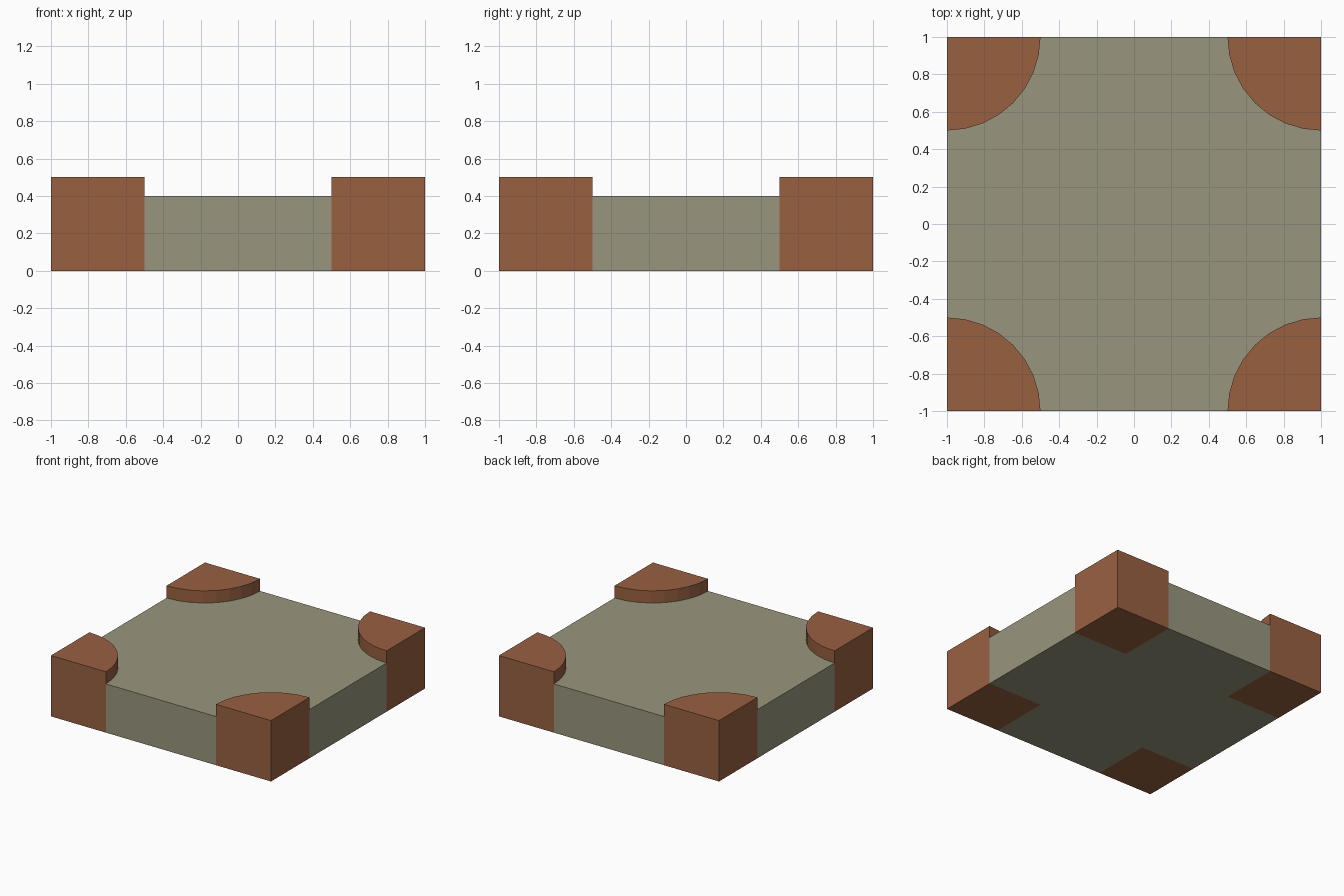
import bpy, bmesh
from math import cos, sin, pi

if "Cube" in bpy.data.objects:
    bpy.data.objects.remove(bpy.data.objects["Cube"])

H_SLAB, H_CORNER, R, SEG = 0.4, 0.5, 0.5, 8


def material(name, color):
    m = bpy.data.materials.new(name)
    m.diffuse_color = color
    m.use_nodes = True
    m.node_tree.nodes["Principled BSDF"].inputs["Base Color"].default_value = m.diffuse_color
    return m


def make_object(name, faces, mat):
    bm = bmesh.new()
    for pts in faces:
        bm.faces.new([bm.verts.new(p) for p in pts])
    bmesh.ops.remove_doubles(bm, verts=bm.verts, dist=1e-5)
    mesh = bpy.data.meshes.new(name)
    bm.to_mesh(mesh)
    bm.free()
    mesh.materials.append(mat)
    ob = bpy.data.objects.new(name, mesh)
    bpy.context.collection.objects.link(ob)
    return ob


def turn(p, q):
    # rotate a 2D point by q quarter turns
    x, y = p
    for _ in range(q):
        x, y = -y, x
    return x, y


def at(pts, z):
    return [(x, y, z) for x, y in pts]


def wall(a, b, z0, z1):
    return [(*a, z0), (*b, z0), (*b, z1), (*a, z1)]


brown = material("brown", (0.318, 0.119, 0.053, 1))
stone = material("stone", (0.318, 0.302, 0.208, 1))

# rounded and square notch outlines around the (+x, +y) corner
angles = [i * pi / 2 / SEG for i in range(SEG + 1)]
arc = [(1 - R * sin(t), 1 - R * cos(t)) for t in angles]
square = [(1, 1 - R), (1 - R, 1 - R), (1 - R, 1)]

# slab: top with rounded notches, cross-shaped underside, four side walls
top = [turn(p, q) for q in range(4) for p in arc]
under = [turn(p, q) for q in range(4) for p in square]
sides = [wall(turn((1, -1 + R), q), turn((1, 1 - R), q), 0, H_SLAB) for q in range(4)]
make_object("slab", [at(top, H_SLAB), at(under[::-1], 0)] + sides, stone)

# corner posts: quarter-round raised cap, square base, outer walls, curved lip
post = [at([(1, 1)] + arc[::-1], H_CORNER),
        at([(1, 1)] + square, 0),
        wall((1, 1 - R), (1, 1), 0, H_CORNER),
        wall((1, 1), (1 - R, 1), 0, H_CORNER)]
post += [wall(b, a, H_SLAB, H_CORNER) for a, b in zip(arc, arc[1:])]
for q, name in enumerate(["back_right", "back_left", "front_left", "front_right"]):
    faces = [[(*turn(p[:2], q), p[2]) for p in f] for f in post]
    make_object("corner_post_" + name, faces, brown)
